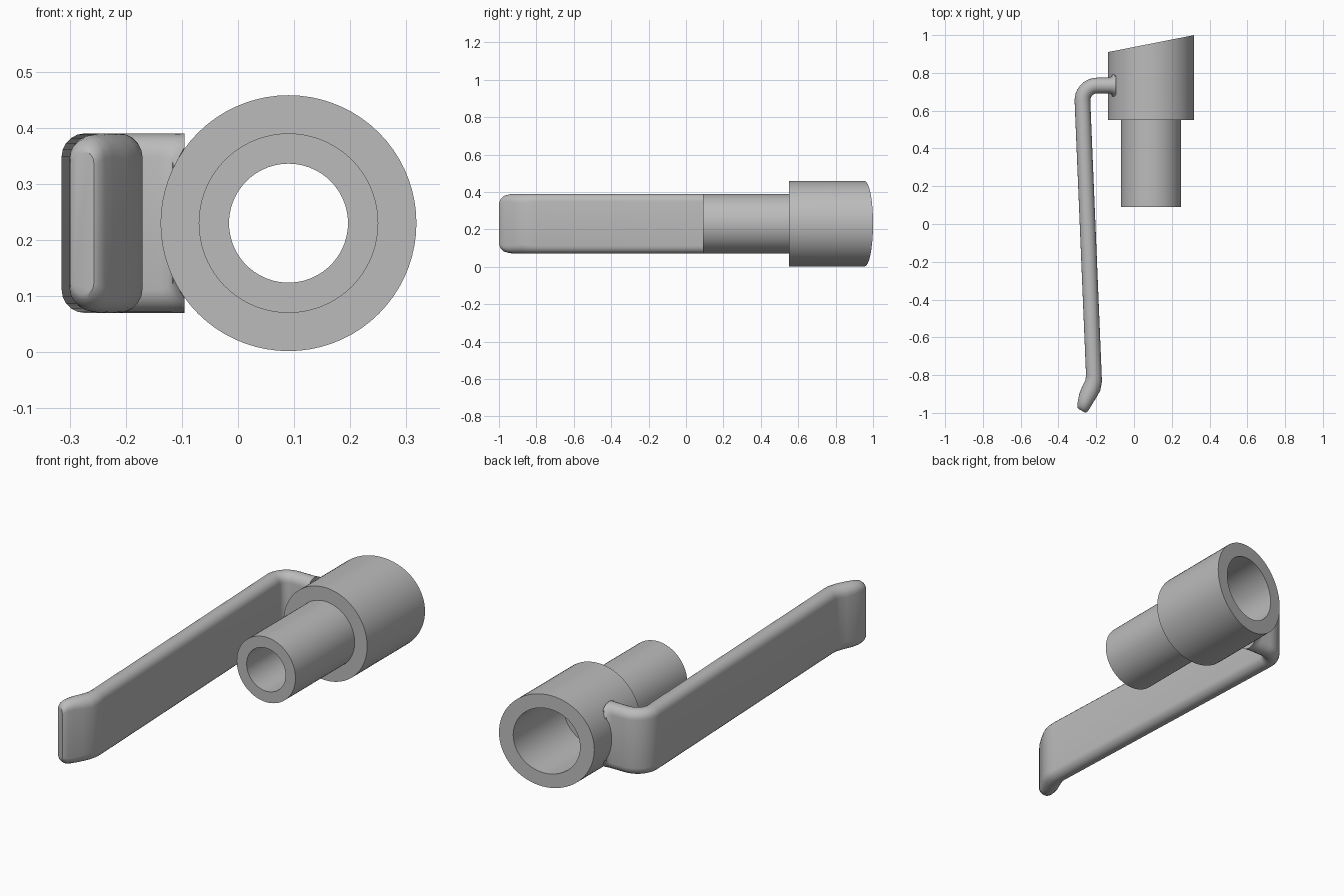
import bpy, bmesh, math
from mathutils import Vector

if "Cube" in bpy.data.objects:
    bpy.data.objects.remove(bpy.data.objects["Cube"])

grey = bpy.data.materials.new("plain grey")
grey.use_nodes = True
colour = (0.5, 0.5, 0.5, 1)
grey.diffuse_color = colour
grey.node_tree.nodes["Principled BSDF"].inputs["Base Color"].default_value = colour

AX, AZ, R = 0.09, 0.23, 0.228      # tube axis and collar radius


def loft(name, rings, closed):
    """Skin a list of point rings; closed joins last ring to first, else cap both."""
    bm = bmesh.new()
    rows = [[bm.verts.new(p) for p in ring] for ring in rings]
    n = len(rows[0])
    pairs = list(zip(rows, rows[1:]))
    if closed:
        pairs.append((rows[-1], rows[0]))
    for a, b in pairs:
        for i in range(n):
            j = (i + 1) % n
            bm.faces.new((a[i], a[j], b[j], b[i]))
    if not closed:
        bm.faces.new(rows[0])
        bm.faces.new(rows[-1])
    bmesh.ops.recalc_face_normals(bm, faces=bm.faces)
    mesh = bpy.data.meshes.new(name)
    bm.to_mesh(mesh)
    bm.free()
    mesh.materials.append(grey)
    ob = bpy.data.objects.new(name, mesh)
    bpy.context.collection.objects.link(ob)
    bpy.ops.object.select_all(action='DESELECT')
    ob.select_set(True)
    bpy.context.view_layer.objects.active = ob
    bpy.ops.object.shade_smooth_by_angle(angle=math.radians(32))
    return ob


# Stepped hollow tube; y of None means the slanted back end
def tube_ring(r, y, sides=72):
    ring = []
    for i in range(sides):
        a = 2 * math.pi * i / sides
        x = AX + r * math.cos(a)
        slant = 0.955 + (x - AX) * 0.197
        ring.append((x, slant if y is None else y, AZ + r * math.sin(a)))
    return ring


profile = [(0.106, 0.09), (0.16, 0.09), (0.16, 0.55), (R, 0.55),
           (R, None), (0.16, None), (0.16, 0.6), (0.106, 0.6)]
loft("stepped_tube", [tube_ring(r, y) for r, y in profile], True)


# Lever: rounded strip section between two edge points in plan
def strip_ring(left, right, half_height, steps=10):
    left, right = Vector(left), Vector(right)
    mid, half = (left + right) / 2, (right - left) / 2
    straight = half_height - half.length
    ring = []
    for side in (1, -1):
        for i in range(steps + 1):
            a = math.pi * i / steps
            p = mid + half * math.cos(a) * side
            z = AZ + side * (straight + half.length * math.sin(a))
            ring.append((p.x, p.y, z))
    return ring


rings = []
HALF, H = 0.0415, 0.16

# Flared root that hugs the collar
for gap, half in ((0, 0.06), (0.007, 0.05), (0.018, 0.044), (0.035, HALF)):
    ring = strip_ring((0, 0.733 + half), (0, 0.733 - half), H)
    rings.append([(min(AX - math.sqrt(R * R - (z - AZ) ** 2), -0.095) - gap, y, z)
                  for x, y, z in ring])

# Quarter bend into the long arm
centre = Vector((-0.195, 0.655))
for i in range(10):
    a = math.radians(90 + 92.4 * i / 9)
    d = Vector((math.cos(a), math.sin(a)))
    rings.append(strip_ring(centre + d * (0.078 + HALF), centre + d * (0.078 - HALF), H))

# Kinked, tapered tip
tip = [((-0.254, -0.80), (-0.171, -0.80), H),
       ((-0.257, -0.825), (-0.170, -0.835), H),
       ((-0.274, -0.860), (-0.178, -0.880), H),
       ((-0.290, -0.900), (-0.200, -0.920), H),
       ((-0.297, -0.935), (-0.222, -0.955), 0.157),
       ((-0.300, -0.960), (-0.237, -0.980), 0.150),
       ((-0.299, -0.974), (-0.249, -0.996), 0.136),
       ((-0.293, -0.980), (-0.257, -0.999), 0.128)]
rings += [strip_ring(*station) for station in tip]
loft("lever_handle", rings, False)
